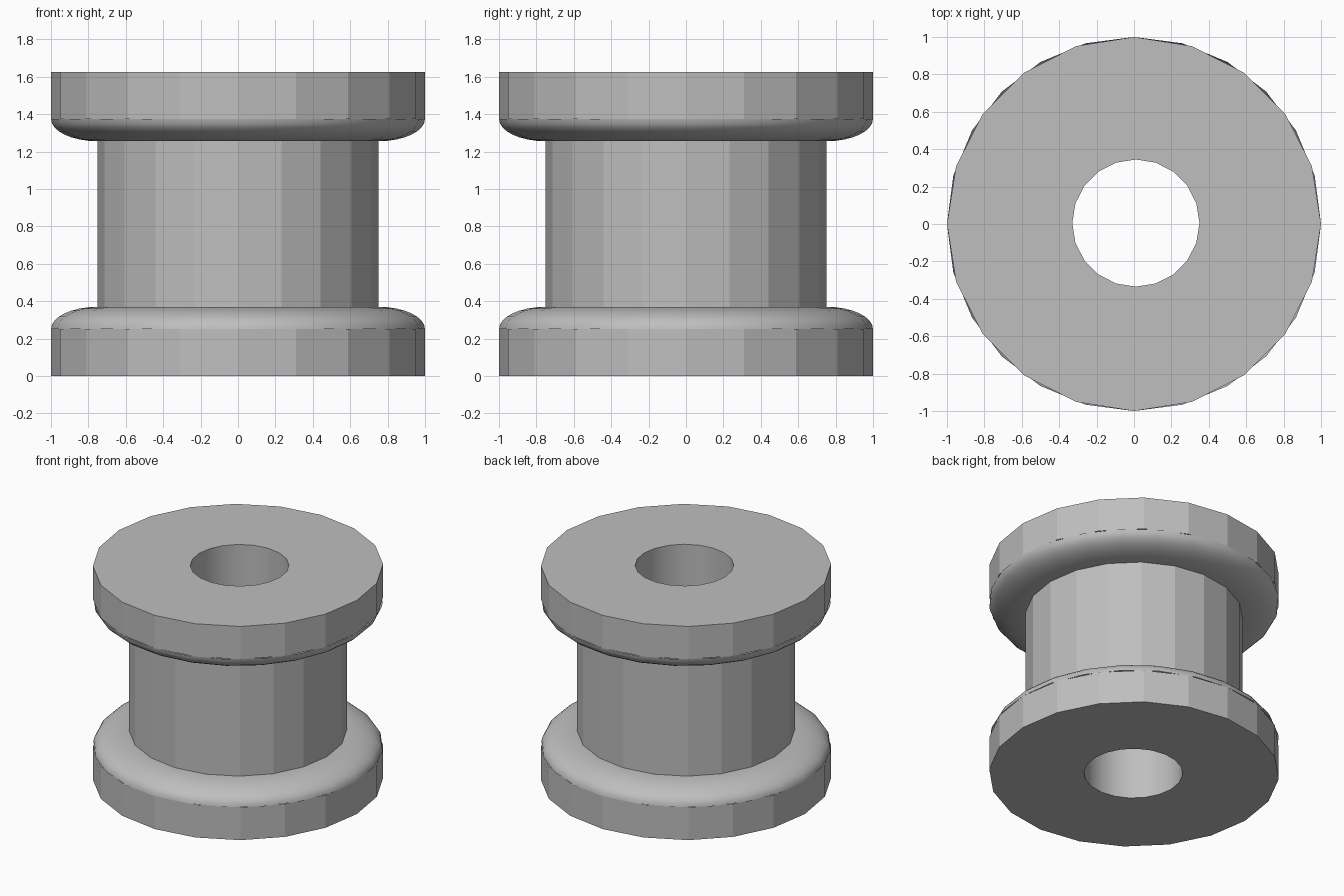
import bpy
import bmesh
from math import cos, sin, pi

cube = bpy.data.objects.get("Cube")
if cube:
    bpy.data.objects.remove(cube, do_unlink=True)

HEIGHT = 1.625
RIM_R, CORE_R, BORE_R = 1.0, 0.75, 0.34
RIM_H, FLANGE_H = 0.25, 0.37
BORE_CENTRE = (0.01, 0.005)

grey = bpy.data.materials.new("plain grey")
grey.use_nodes = True
grey.diffuse_color = (0.52, 0.52, 0.52, 1)
grey.node_tree.nodes["Principled BSDF"].inputs["Base Color"].default_value = (0.52, 0.52, 0.52, 1)


def lathe(name, profile, sides=20, smooth=False, upside_down=False):
    """Revolve (radius, height, centre) points, outward when listed upwards."""
    bm = bmesh.new()
    rings = []
    for r, z, (cx, cy) in profile:
        z = HEIGHT - z if upside_down else z
        rings.append([bm.verts.new((cx + r * cos(2 * pi * i / sides),
                                    cy + r * sin(2 * pi * i / sides), z))
                      for i in range(sides)])
    for low, high in zip(rings, rings[1:]):
        for i in range(sides):
            j = (i + 1) % sides
            face = bm.faces.new((low[i], low[j], high[j], high[i]))
            face.smooth = smooth
            if upside_down:
                face.normal_flip()
    mesh = bpy.data.meshes.new(name)
    bm.to_mesh(mesh)
    bm.free()
    mesh.materials.append(grey)
    obj = bpy.data.objects.new(name, mesh)
    bpy.context.collection.objects.link(obj)
    return obj


AXIS = (0, 0)

# Two matching flanges: flat end and rim, then a rounded shoulder
STEPS = 8
shoulder = []
for k in range(STEPS + 1):
    a = pi / 2 * k / STEPS
    shoulder.append((CORE_R + (RIM_R - CORE_R) * cos(a),
                     RIM_H + (FLANGE_H - RIM_H) * sin(a), AXIS))
shoulder.append((CORE_R - 0.03, FLANGE_H, AXIS))

for side, flipped in (("bottom", False), ("top", True)):
    lathe(side + "_flange_rim",
          [(BORE_R, 0, BORE_CENTRE), (RIM_R, 0, AXIS), (RIM_R, RIM_H, AXIS)],
          upside_down=flipped)
    lathe(side + "_flange_shoulder", shoulder, sides=24, smooth=True,
          upside_down=flipped)

# Faceted middle barrel
lathe("core", [(CORE_R, FLANGE_H - 0.005, AXIS),
               (CORE_R, HEIGHT - FLANGE_H + 0.005, AXIS)])

# Through hole, facing inwards
lathe("bore_wall", [(BORE_R, HEIGHT, BORE_CENTRE), (BORE_R, 0, BORE_CENTRE)],
      smooth=True)
